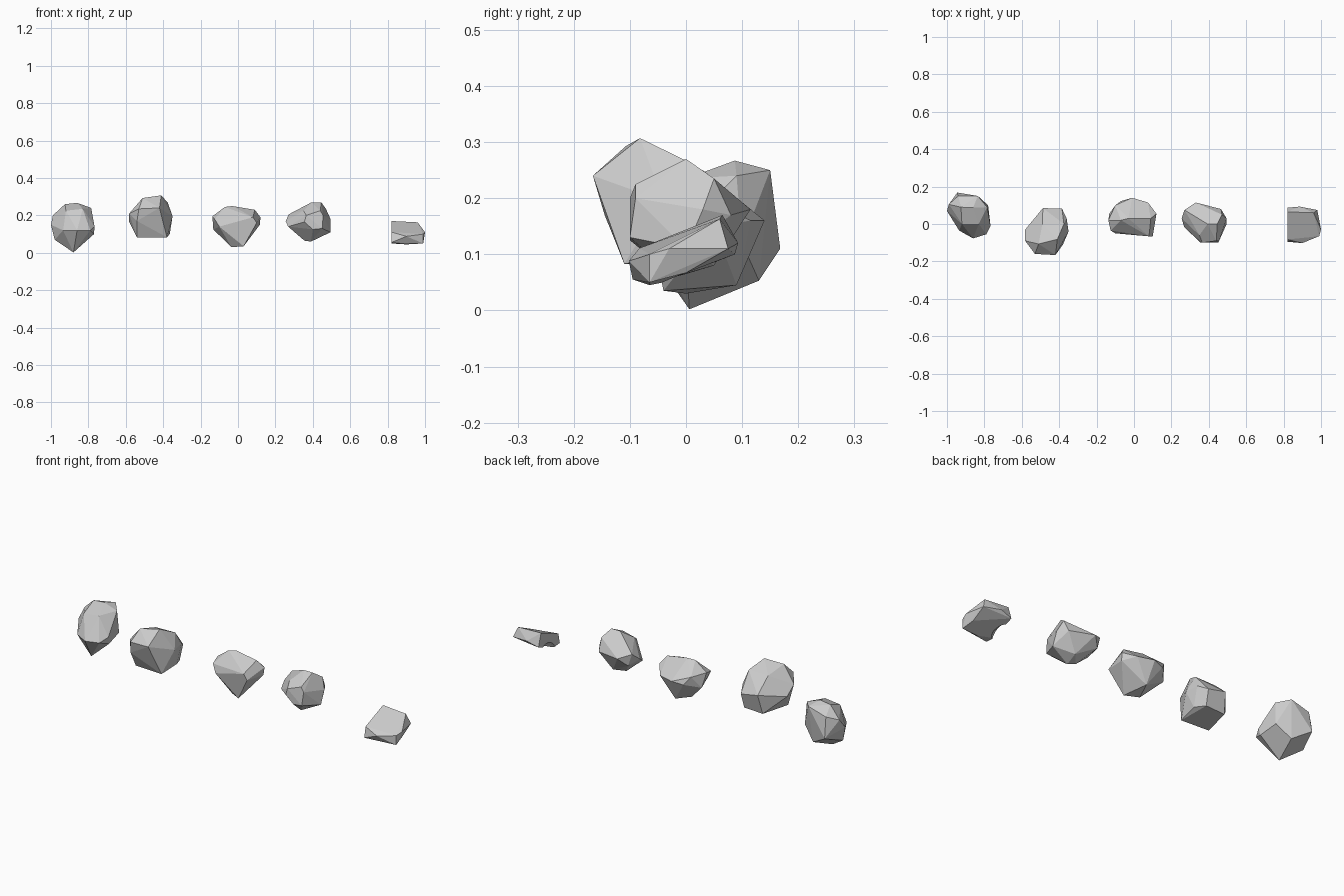
import bpy, bmesh, math


def rock(name, cx, corners):
    """Faceted stone: hull of a few corner points (x relative to cx), flat facets merged."""
    bm = bmesh.new()
    for x, y, z in corners:
        bm.verts.new((cx + x, y, z))
    bmesh.ops.convex_hull(bm, input=bm.verts)
    bmesh.ops.delete(bm, geom=[v for v in bm.verts if not v.link_faces], context='VERTS')
    bmesh.ops.dissolve_limit(bm, angle_limit=math.radians(7), verts=bm.verts, edges=bm.edges)
    bmesh.ops.recalc_face_normals(bm, faces=bm.faces)
    me = bpy.data.meshes.new(name)
    bm.to_mesh(me)
    bm.free()
    ob = bpy.data.objects.new(name, me)
    bpy.context.collection.objects.link(ob)
    return ob


# tall stone at the far left
rock("tall_rock", -.88, [
    (.02, .087, .267), (-.045, .09, .26), (.045, .15, .25), (.095, .09, .24),
    (-.065, .168, .11), (.03, .13, .053), (0, .006, .002), (-.1, .06, .07),
    (-.12, .07, .15), (-.11, .105, .2), (.113, -.01, .14), (.11, 0, .10),
    (-.04, .0, .225), (.05, 0, .235), (-.055, -.035, .12), (.02, -.077, .12),
    (.09, -.055, .12), (.1, .1, .12), (-.06, .15, .22)])

# blocky stone
rock("blocky_rock", -.46, [
    (.05, -.082, .307), (-.05, -.107, .293), (.085, 0, .267), (-.03, 0, .265),
    (.04, -.166, .24), (-.07, -.16, .235), (-.08, -.145, .17), (.11, -.04, .195),
    (.1, .03, .2), (.075, .082, .17), (-.027, .085, .19), (-.122, -.09, .21),
    (-.122, -.03, .165), (.095, 0, .1), (.08, -.11, .083), (-.08, -.1, .083),
    (-.04, .06, .085), (.07, .06, .09), (.06, -.13, .15)])

# wide stone in the middle
rock("wide_rock", 0, [
    (-.07, .02, .245), (-.03, .03, .25), (.09, .03, .23), (-.01, .14, .16),
    (-.07, .123, .15), (.075, .115, .16), (.12, .055, .19), (.117, .05, .15),
    (.1, -.066, .16), (-.125, -.035, .18), (-.137, .02, .195), (-.132, .055, .125),
    (.03, -.04, .035), (-.035, 0, .03), (0, .09, .045), (-.1, -.05, .14),
    (.08, -.066, .19), (-.1, .1, .19)])

# round stone
rock("round_rock", .38, [
    (.013, 0, .27), (.065, 0, .27), (-.03, -.06, .225), (-.015, -.1, .2),
    (-.025, -.1, .165), (.02, -.1, .125), (.07, -.1, .13), (.075, -.09, .2),
    (.06, -.09, .225), (.09, .05, .235), (.115, .03, .18), (.115, 0, .11),
    (.01, -.02, .06), (-.025, 0, .065), (-.112, -.015, .14), (-.125, .03, .168),
    (-.11, .075, .205), (-.05, .115, .18), (.085, .08, .17), (.02, .05, .08),
    (-.09, .08, .14)])

# thin sloping stone at the right, with a hollow chipped from its left underside
slab = rock("slab_rock", .9, [
    (-.08, .065, .17), (.06, .06, .163), (-.015, .093, .12), (-.08, .087, .1),
    (.08, .075, .11), (.1, -.03, .11), (.09, -.065, .1), (-.08, -.083, .111),
    (0, -.102, .088), (-.08, -.095, .055), (.09, -.065, .05), (0, -.065, .045),
    (-.08, -.04, .05), (.08, 0, .067)])
bpy.ops.mesh.primitive_uv_sphere_add(segments=24, ring_count=12, radius=.085, location=(.78, .015, .02))
cutter = bpy.context.object
cutter.name = "chip_cutter"
cutter.hide_render = True
cutter.hide_viewport = True
cut = slab.modifiers.new("chip", 'BOOLEAN')
cut.operation = 'DIFFERENCE'
cut.solver = 'EXACT'
cut.object = cutter
